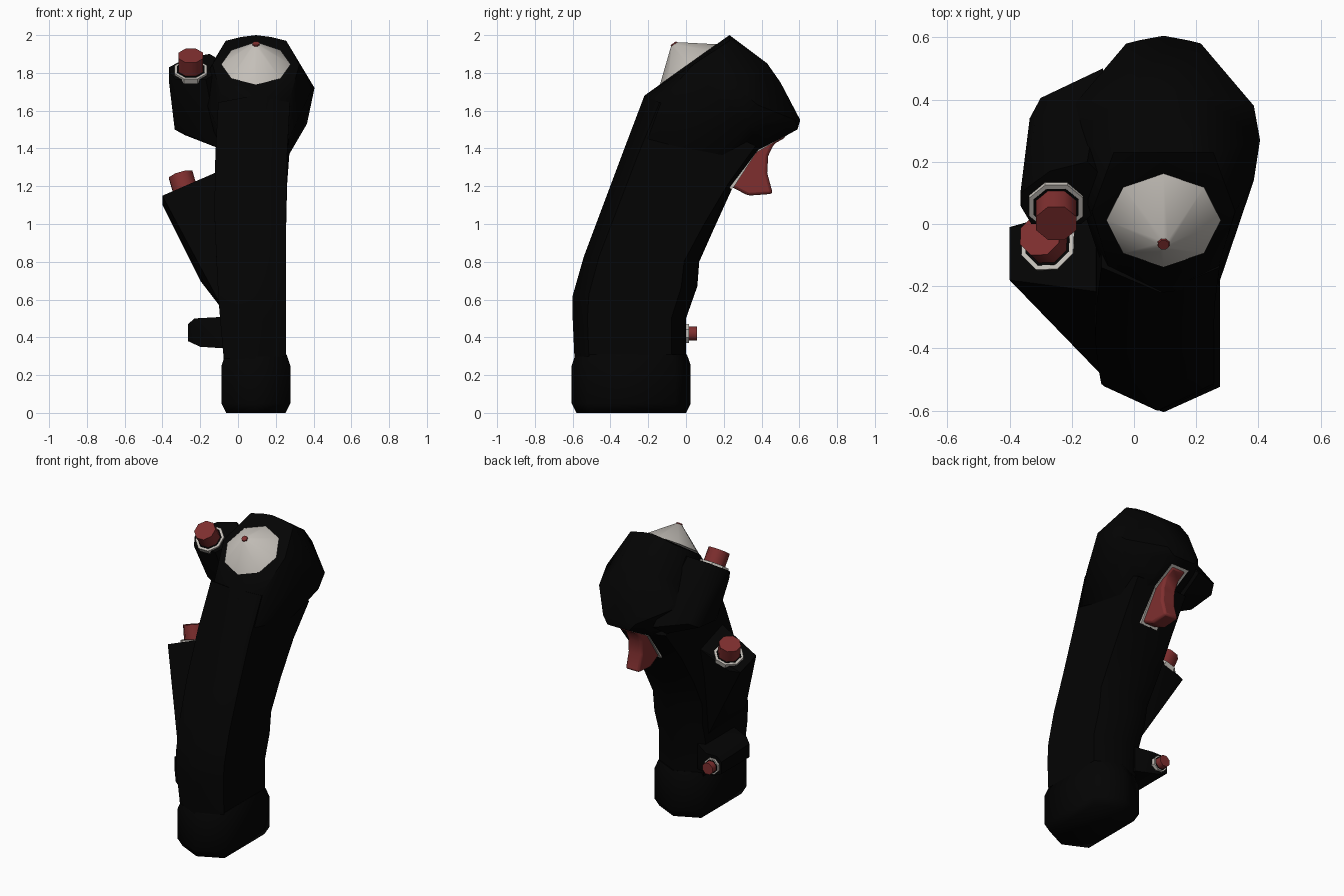
import bpy
import bmesh
import math
from mathutils import Vector, Matrix

cube = bpy.data.objects.get("Cube")
if cube:
    bpy.data.objects.remove(cube, do_unlink=True)


def make_material(name, colour):
    mat = bpy.data.materials.new(name)
    mat.use_nodes = True
    mat.diffuse_color = (*colour, 1)
    shader = next(n for n in mat.node_tree.nodes if n.type == 'BSDF_PRINCIPLED')
    shader.inputs["Base Color"].default_value = (*colour, 1)
    return mat


BLACK = make_material("black plastic", (0.001, 0.001, 0.001))
RED = make_material("dull red", (0.21, 0.028, 0.028))
WHITE = make_material("warm white", (0.55, 0.52, 0.48))


def finish(bm, name, material, smooth_angle=None):
    """Turn a bmesh into a named, coloured object."""
    bmesh.ops.recalc_face_normals(bm, faces=bm.faces)
    mesh = bpy.data.meshes.new(name)
    bm.to_mesh(mesh)
    bm.free()
    mesh.materials.append(material)
    obj = bpy.data.objects.new(name, mesh)
    bpy.context.collection.objects.link(obj)
    if smooth_angle:
        bpy.ops.object.select_all(action='DESELECT')
        obj.select_set(True)
        bpy.context.view_layer.objects.active = obj
        bpy.ops.object.shade_smooth_by_angle(angle=math.radians(smooth_angle))
    return obj


def hull(name, points):
    """Faceted black solid wrapped around a few corner points."""
    bm = bmesh.new()
    verts = [bm.verts.new(p) for p in points]
    bmesh.ops.convex_hull(bm, input=verts)
    loose = [v for v in bm.verts if not v.link_faces]
    bmesh.ops.delete(bm, geom=loose, context='VERTS')
    return finish(bm, name, BLACK, 40)


def loft(name, rings):
    """Skin a series of equal-count rings and cap both ends."""
    bm = bmesh.new()
    loops = [[bm.verts.new(p) for p in ring] for ring in rings]
    count = len(loops[0])
    for low, high in zip(loops, loops[1:]):
        for i in range(count):
            j = (i + 1) % count
            bm.faces.new((low[i], low[j], high[j], high[i]))
    bm.faces.new(loops[0])
    bm.faces.new(loops[-1])
    return finish(bm, name, BLACK, 65)


def pointed_ring(front, back, half, centre, shoulder=0.87):
    """Six-sided grip section, pointed at front and back."""
    f, b = Vector((centre, *front)), Vector((centre, *back))
    side = Vector((half, 0, 0))
    near, far = f.lerp(b, 0.13), f.lerp(b, shoulder)
    return [f, near + side, far + side, b, far - side, near - side]


def prism(name, profile, left, right, material):
    """Side profile (y, z) given thickness along x."""
    bm = bmesh.new()
    face = bm.faces.new([bm.verts.new((left, y, z)) for y, z in profile])
    grown = bmesh.ops.extrude_face_region(bm, geom=[face])
    moved = [v for v in grown["geom"] if isinstance(v, bmesh.types.BMVert)]
    bmesh.ops.translate(bm, verts=moved, vec=(right - left, 0, 0))
    return finish(bm, name, material, 40)


def cone(name, base, normal, r1, r2, depth, material, spin=22.5, smooth=None):
    """Eight-sided cone or cylinder standing on a base point."""
    turn = normal.to_track_quat('Z', 'Y').to_matrix().to_4x4()
    place = (Matrix.Translation(base + normal * depth / 2) @ turn
             @ Matrix.Rotation(math.radians(spin), 4, 'Z'))
    bm = bmesh.new()
    bmesh.ops.create_cone(bm, cap_ends=True, segments=8, radius1=r1,
                          radius2=r2, depth=depth, matrix=place)
    return finish(bm, name, material, smooth)


def button(name, base, normal, radius, length):
    """Red push button in a white collar with a dark gap."""
    base, normal = Vector(base), Vector(normal).normalized()
    cone(name + "_collar", base - normal * 0.02, normal,
         radius * 1.34, radius * 1.34, 0.03, WHITE)
    cone(name + "_gap", base, normal, radius * 1.12, radius * 1.12, 0.012, BLACK)
    cone(name + "_cap", base, normal, radius, radius, length, RED, smooth=50)


# Base collar
loft("base_collar", [
    pointed_ring((-0.605 + inset, z), (0.025 - inset, z), 0.182 - inset, 0.095)
    for inset, z in ((0.025, 0), (0, 0.05), (0, 0.25), (0.02, 0.31))])

# Main grip, leaning back as it rises and flattening behind the trigger
loft("grip", [pointed_ring(*row) for row in (
    ((-0.59, 0.28), (0.0, 0.28), 0.165, 0.09),
    ((-0.6, 0.5), (0.0, 0.5), 0.175, 0.08),
    ((-0.6, 0.62), (0.06, 0.67), 0.18, 0.075),
    ((-0.54, 0.83), (0.07, 0.8), 0.185, 0.07),
    ((-0.45, 1.07), (0.15, 0.98), 0.19, 0.065, 0.9),
    ((-0.33, 1.39), (0.25, 1.2), 0.19, 0.07, 0.95),
    ((-0.22, 1.68), (0.4, 1.4), 0.19, 0.085, 0.95))])

# Head: half outline mirrored about its own centre line
CENTRE = 0.095
half_head = (
    (0, -0.22, 1.68), (0.18, -0.125, 1.665), (0.175, -0.2, 1.45),
    (0.29, 0.14, 1.7), (0.31, 0.27, 1.72), (0.29, 0.38, 1.63),
    (0.27, 0.34, 1.53), (0.16, 0.23, 1.97), (0.08, 0.23, 1.99),
    (0, 0.23, 2), (0.1, 0.43, 1.85), (0.11, 0.5, 1.75),
    (0.12, 0.58, 1.55), (0, 0.605, 1.55), (0.08, 0.59, 1.5),
    (0.1, 0.45, 1.43), (0.1, 0.36, 1.38), (0.165, 0.18, 1.35),
    (0.23, 0.04, 1.845))
hull("head", [(CENTRE + side * x, y, z)
              for x, y, z in half_head for side in (1, -1)])

# Side pod on the head
hull("upper_pod", (
    (-0.36, 0.05, 1.8), (-0.33, 0, 1.765), (-0.17, 0, 1.765),
    (-0.365, 0.1, 1.83), (-0.27, 0.17, 1.88), (-0.15, 0.2, 1.9),
    (-0.05, 0.1, 1.84), (-0.335, 0.34, 1.52), (-0.3, 0.405, 1.56),
    (-0.1, 0.5, 1.52), (-0.335, 0.15, 1.5), (-0.28, 0.2, 1.47),
    (-0.1, 0.1, 1.4), (-0.1, 0.35, 1.42), (-0.365, 0.06, 1.75)))

# Thumb ledge halfway up the grip
hull("thumb_ledge", (
    (-0.4, -0.18, 1.15), (-0.4, -0.01, 1.1), (-0.33, 0.01, 1.1),
    (-0.1, -0.22, 1.28), (-0.1, 0.02, 1.2), (-0.25, -0.3, 0.83),
    (-0.17, -0.4, 0.67), (-0.2, -0.15, 0.7), (-0.1, -0.1, 0.57),
    (-0.09, -0.5, 0.57)))

# Small lower pod
hull("lower_pod", (
    (-0.265, -0.3, 0.47), (-0.265, 0, 0.46), (-0.23, -0.32, 0.5),
    (-0.23, 0, 0.49), (-0.15, 0, 0.49), (-0.265, -0.3, 0.38),
    (-0.265, 0, 0.38), (-0.2, -0.38, 0.35), (-0.2, 0, 0.35),
    (-0.05, -0.4, 0.51), (-0.05, -0.05, 0.51), (-0.05, -0.5, 0.34),
    (-0.05, -0.05, 0.34)))

# Pad on the sloping top with its small red tip
slope = Vector((0, -0.58, 0.815)).normalized()
pad = Vector((CENTRE, 0.012, 1.845))
cone("top_pad", pad, slope, 0.184, 0.02, 0.13, WHITE, spin=0, smooth=50)
cone("top_pad_tip", pad + slope * 0.125, slope, 0.021, 0.019, 0.012, RED)

# Push buttons
button("upper_button", (-0.25, 0.06, 1.81), slope, 0.07, 0.1)
button("thumb_button", (-0.275, -0.065, 1.163), (-0.27, 0.27, 0.92), 0.07, 0.103)
button("lower_button", (-0.2, 0.005, 0.42), (0, 1, 0), 0.04, 0.052)

# Trigger in a thin pale surround that follows the grip and head underside
trigger = prism("trigger", (
    (0.2, 1.22), (0.243, 1.195), (0.33, 1.15), (0.46, 1.16),
    (0.43, 1.27), (0.435, 1.36), (0.465, 1.423), (0.53, 1.46),
    (0.51, 1.5), (0.3, 1.42)), 0.03, 0.135, RED)
bevel = trigger.modifiers.new("rounding", 'BEVEL')
bevel.width = 0.015
bevel.segments = 2
prism("trigger_surround", (
    (0.2, 1.22), (0.24, 1.182), (0.256, 1.2), (0.372, 1.378),
    (0.465, 1.432), (0.54, 1.472), (0.52, 1.5), (0.3, 1.42)),
    0.016, 0.148, WHITE)
